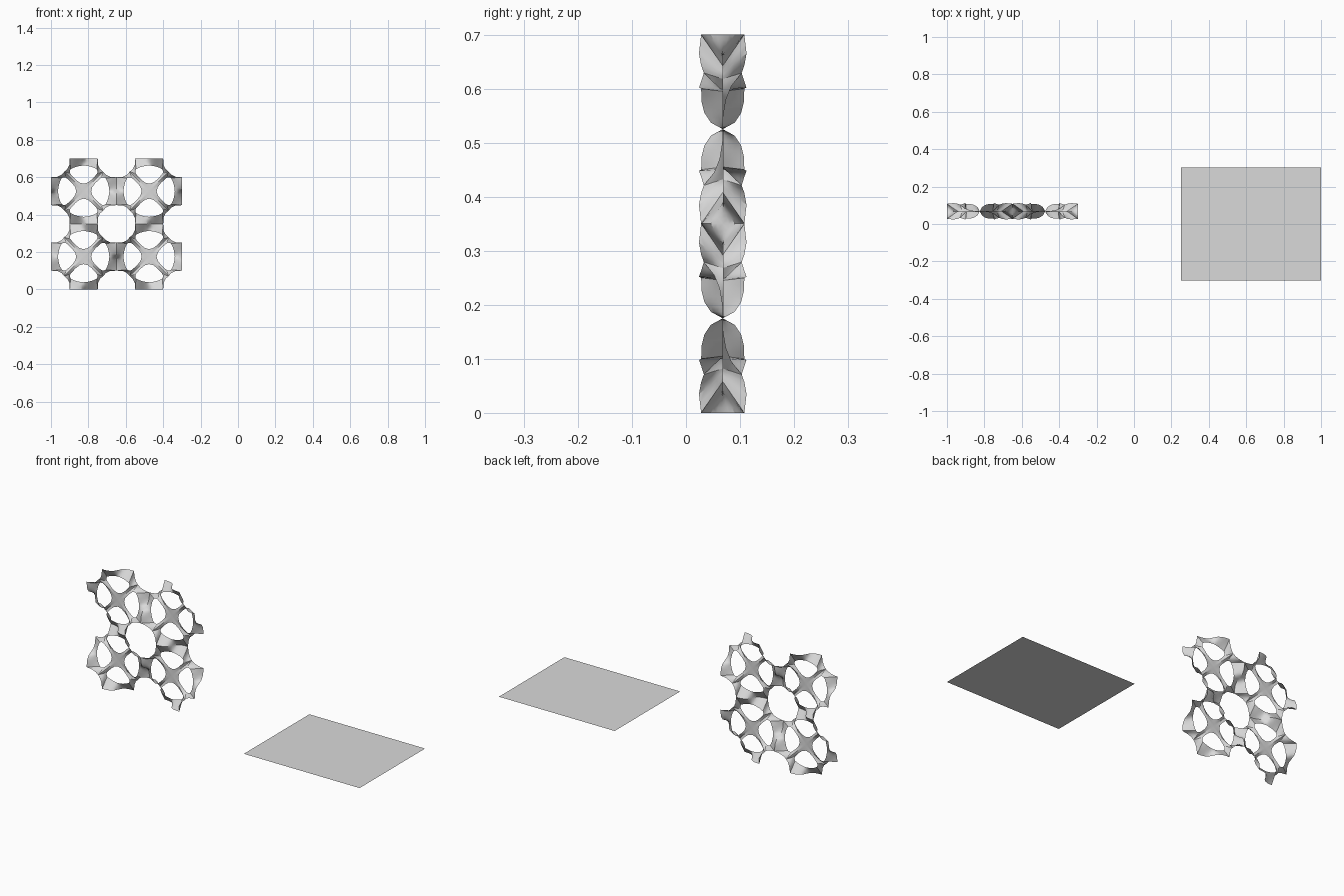
import bpy, bmesh
from mathutils import Vector

if "Cube" in bpy.data.objects:
    bpy.data.objects.remove(bpy.data.objects["Cube"])

grey = bpy.data.materials.new("light_grey")
grey.use_nodes = True
grey.diffuse_color = (0.7, 0.7, 0.7, 1)
grey.node_tree.nodes["Principled BSDF"].inputs["Base Color"].default_value = (0.7, 0.7, 0.7, 1)

PITCH = 0.35      # cell size
MID_Y = 0.068     # middle plane of the lattice
ACROSS = 4        # faces across the sheet
STEPS = 2         # faces between two rungs

# Eighth of a cell as rungs of a curved ladder: outer rim point, hole rim point
RUNGS = [
    ((0, 0, .175), (0, 0, .137)),
    ((.012, .022, .175), (.012, 0, .136)),
    ((.030, .034, .175), (.030, 0, .133)),
    ((.050, .039, .175), (.051, 0, .127)),
    ((.075, .040, .175), (.070, 0, .117)),
    ((.077, .044, .140), (.074, 0, .108)),
    ((.088, .040, .118), (.074, 0, .101)),
    ((.104, .035, .104), (.071, 0, .093)),
    ((.080, .016, .080), (.059, 0, .079)),
    ((.055, .006, .055), (.043, 0, .062)),
    ((.025, .001, .025), (.022, 0, .046)),
    ((0, 0, 0), (0, 0, .040)),
]


def new_object(name, bm):
    mesh = bpy.data.meshes.new(name)
    bm.to_mesh(mesh)
    bm.free()
    mesh.materials.append(grey)
    obj = bpy.data.objects.new(name, mesh)
    bpy.context.collection.objects.link(obj)
    return obj


def patch_grid():
    """Points of the eighth patch, row by row."""
    rows = []
    for (o0, i0), (o1, i1) in zip(RUNGS, RUNGS[1:]):
        for k in range(STEPS):
            t = k / STEPS
            rows.append((Vector(o0).lerp(Vector(o1), t), Vector(i0).lerp(Vector(i1), t)))
    rows.append(tuple(Vector(p) for p in RUNGS[-1]))
    return [[o.lerp(i, j / ACROSS) for j in range(ACROSS + 1)] for o, i in rows]


def add_patch(bm, grid, place):
    verts = [[bm.verts.new(place(p)) for p in row] for row in grid]
    for a, b in zip(verts, verts[1:]):
        for j in range(ACROSS):
            bm.faces.new((a[j], a[j + 1], b[j + 1], b[j]))


# Saddle-shaped lattice: eight patches per cell, neighbouring cells mirrored
bm = bmesh.new()
grid = patch_grid()
for col in (1, -1):
    for row in (1, -1):
        for sx in (1, -1):
            for sz in (1, -1):
                for swap in (False, True):
                    def place(p):
                        x, z = (p.z, p.x) if swap else (p.x, p.z)
                        return (-0.65 + col * (sx * x - PITCH / 2),
                                MID_Y - sx * sz * p.y,
                                PITCH + row * (sz * z - PITCH / 2))
                    add_patch(bm, grid, place)
bmesh.ops.remove_doubles(bm, verts=bm.verts, dist=0.0005)
bmesh.ops.recalc_face_normals(bm, faces=bm.faces)
lattice = new_object("lattice_panel", bm)

# Flat sheet beside the lattice
bm = bmesh.new()
bm.faces.new([bm.verts.new((x, y, .053)) for x, y in
              ((.25, -.303), (1, -.303), (1, .303), (.25, .303))])
new_object("flat_sheet", bm)

# Soft shading on the lattice
bpy.ops.object.select_all(action="DESELECT")
lattice.select_set(True)
bpy.context.view_layer.objects.active = lattice
bpy.ops.object.shade_smooth_by_angle(angle=0.5)
